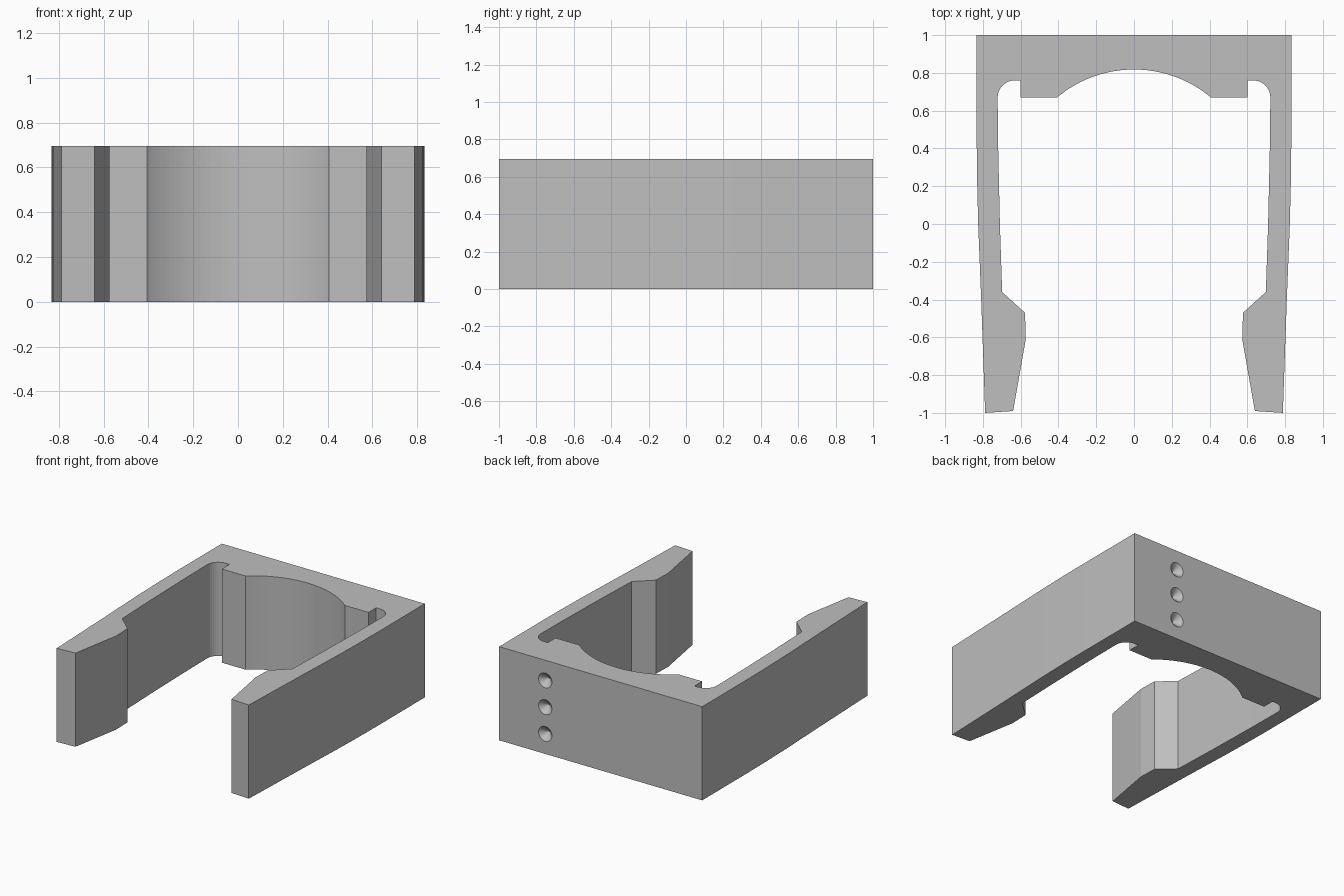
import bpy, bmesh, math
from mathutils import Matrix

cube = bpy.data.objects.get("Cube")
if cube:
    bpy.data.objects.remove(cube, do_unlink=True)

HEIGHT = 0.695

grey = bpy.data.materials.new("plain grey")
grey.use_nodes = True
colour = (0.52, 0.52, 0.52, 1)
grey.diffuse_color = colour
grey.node_tree.nodes["Principled BSDF"].inputs["Base Color"].default_value = colour


def make_object(name, bm):
    bmesh.ops.recalc_face_normals(bm, faces=bm.faces)
    mesh = bpy.data.meshes.new(name)
    bm.to_mesh(mesh)
    bm.free()
    mesh.materials.append(grey)
    obj = bpy.data.objects.new(name, mesh)
    bpy.context.collection.objects.link(obj)
    return obj


def arc(cx, cy, radius, start, end, steps):
    angles = [start + (end - start) * i / steps for i in range(steps + 1)]
    return [(cx + radius * math.cos(a), cy + radius * math.sin(a)) for a in angles]


# Half outline, from the middle of the cradle round the arm to the back
half_span = math.asin(0.407 / 0.634)
cradle = arc(0, 0.184, 0.634, math.pi / 2, math.pi / 2 - half_span, 18)
relief = [(0.602, 0.67), (0.602, 0.76)]
corner = arc(0.632, 0.67, 0.09, math.pi / 2, 0, 10)
inner_arm = [(0.719, 0.4), (0.71, 0), (0.698, -0.36)]
hook = [(0.577, -0.47), (0.573, -0.61), (0.64, -0.99), (0.788, -1)]
outer_arm = [(0.809, -0.4), (0.825, 0), (0.831, 0.25), (0.833, 0.45), (0.833, 1)]
half = cradle + relief + corner + inner_arm + hook + outer_arm
outline = half + [(-x, y) for x, y in reversed(half[1:])]

# Clip body, extruded upwards
bm = bmesh.new()
base = bm.faces.new([bm.verts.new((x, y, 0)) for x, y in outline])
top = bmesh.ops.extrude_face_region(bm, geom=[base])["geom"]
bmesh.ops.translate(bm, vec=(0, 0, HEIGHT),
                    verts=[v for v in top if isinstance(v, bmesh.types.BMVert)])
clip = make_object("clip_body", bm)

# Three conical dimples in the back face
bm = bmesh.new()
for row in (-1, 0, 1):
    place = Matrix.Translation((0.455, 1, HEIGHT / 2 + row * 0.198))
    bmesh.ops.create_cone(bm, cap_ends=True, segments=32, radius1=0, radius2=0.11,
                          depth=0.1, matrix=place @ Matrix.Rotation(-math.pi / 2, 4, 'X'))
bmesh.ops.remove_doubles(bm, verts=bm.verts, dist=0.0001)
cutter = make_object("dimple_cutter", bm)
cutter.hide_render = True
cutter.hide_viewport = True

cut = clip.modifiers.new("dimples", 'BOOLEAN')
cut.operation = 'DIFFERENCE'
cut.solver = 'EXACT'
cut.object = cutter
